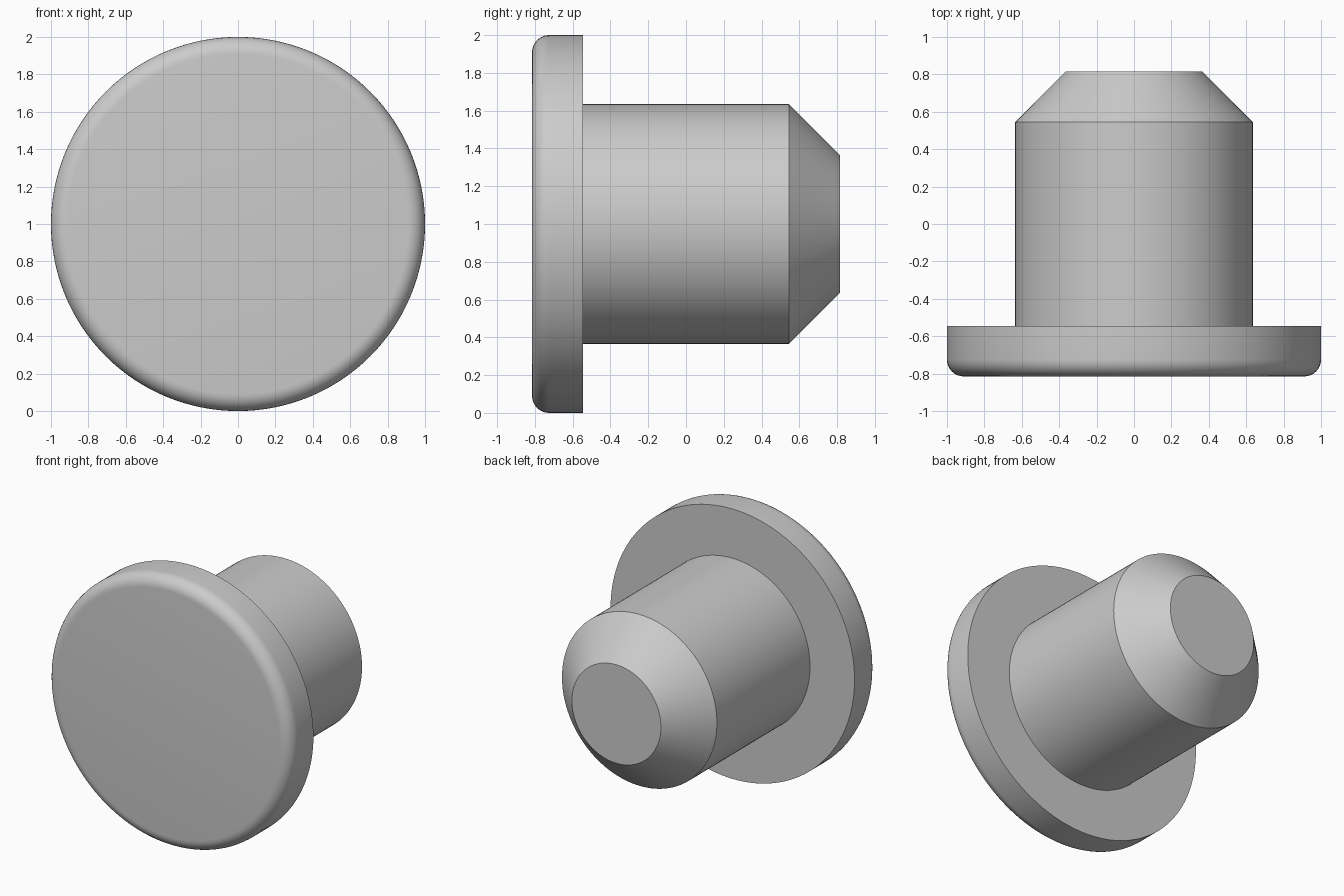
import bpy, bmesh, math

cube = bpy.data.objects.get("Cube")
if cube:
    bpy.data.objects.remove(cube, do_unlink=True)

grey = bpy.data.materials.new("plain grey")
grey.use_nodes = True
colour = (0.6, 0.6, 0.6, 1)
grey.diffuse_color = colour
grey.node_tree.nodes["Principled BSDF"].inputs["Base Color"].default_value = colour

SEGMENTS = 128
HEAD_R, SHAFT_R, TIP_R = 1.0, 0.635, 0.365
FRONT, COLLAR, SHOULDER, BACK = -0.815, -0.545, 0.545, 0.815
FILLET = 0.09


def lathe(name, profile):
    """Turn (radius, y) points around the plug's horizontal axis."""
    bm = bmesh.new()
    verts = [bm.verts.new((r, y, 0)) for r, y in profile]
    edges = [bm.edges.new(pair) for pair in zip(verts, verts[1:])]
    bmesh.ops.spin(bm, geom=verts + edges, cent=(0, 0, 0), axis=(0, 1, 0),
                   angle=math.tau, steps=SEGMENTS, use_merge=True)
    bmesh.ops.remove_doubles(bm, verts=bm.verts, dist=1e-5)
    # Flat end caps
    bmesh.ops.holes_fill(bm, edges=[e for e in bm.edges if e.is_boundary], sides=0)
    bmesh.ops.recalc_face_normals(bm, faces=bm.faces)
    mesh = bpy.data.meshes.new(name)
    bm.to_mesh(mesh)
    bm.free()
    mesh.materials.append(grey)
    obj = bpy.data.objects.new(name, mesh)
    obj.location.z = HEAD_R
    bpy.context.collection.objects.link(obj)
    bpy.ops.object.select_all(action="DESELECT")
    obj.select_set(True)
    bpy.context.view_layer.objects.active = obj
    bpy.ops.object.shade_smooth_by_angle(angle=math.radians(30))
    return obj


# Rounded front rim, head, straight shaft and chamfered tip
rim = []
for i in range(9):
    a = math.pi / 2 * i / 8
    rim.append((HEAD_R - FILLET + FILLET * math.sin(a),
                FRONT + FILLET - FILLET * math.cos(a)))
lathe("flanged_plug", rim + [(HEAD_R, COLLAR), (SHAFT_R, COLLAR),
                             (SHAFT_R, SHOULDER), (TIP_R, BACK)])
